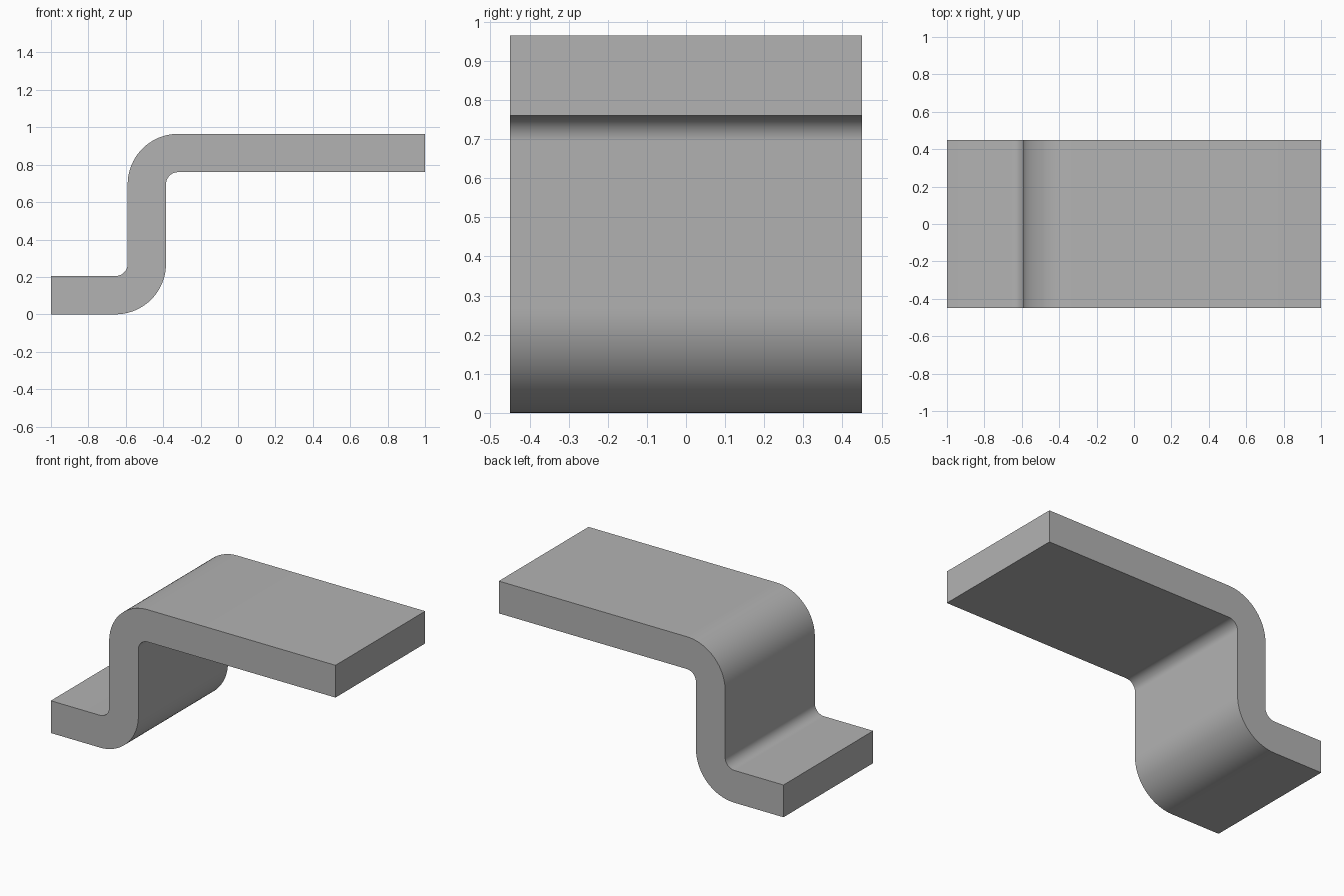
import bpy
import bmesh
from math import cos, sin, pi, radians

cube = bpy.data.objects.get("Cube")
if cube:
    bpy.data.objects.remove(cube, do_unlink=True)

# Main dimensions
HALF_DEPTH = 0.45
HEIGHT = 0.965
THICK = 0.205
WEB_LEFT, WEB_RIGHT = -0.59, -0.385
INNER_R = 0.065
OUTER_R = INNER_R + THICK
STEPS = 20


def arc(cx, cz, radius, start, end):
    """Points along a bend in the xz plane, angles in quarter turns."""
    turns = [start + (end - start) * i / STEPS for i in range(STEPS + 1)]
    return [(cx + radius * cos(t * pi / 2), cz + radius * sin(t * pi / 2)) for t in turns]


# Side profile: both bends share a centre for their inner and outer arcs
low = (WEB_LEFT - INNER_R, THICK + INNER_R)
high = (WEB_RIGHT + INNER_R, HEIGHT - OUTER_R)
profile = [(-1, 0)]
profile += arc(*low, OUTER_R, -1, 0)
profile += arc(*high, INNER_R, 2, 1)
profile += [(1, HEIGHT - THICK), (1, HEIGHT)]
profile += arc(*high, OUTER_R, 1, 2)
profile += arc(*low, INNER_R, 0, -1)
profile += [(-1, THICK)]

# Extrude the profile through the depth
bm = bmesh.new()
face = bm.faces.new([bm.verts.new((x, -HALF_DEPTH, z)) for x, z in profile])
result = bmesh.ops.extrude_face_region(bm, geom=[face], use_keep_orig=True)
moved = [v for v in result["geom"] if isinstance(v, bmesh.types.BMVert)]
bmesh.ops.translate(bm, verts=moved, vec=(0, 2 * HALF_DEPTH, 0))
bmesh.ops.recalc_face_normals(bm, faces=bm.faces)
mesh = bpy.data.meshes.new("bent_bracket")
bm.to_mesh(mesh)
bm.free()

bracket = bpy.data.objects.new("bent_bracket", mesh)
bpy.context.collection.objects.link(bracket)

# Plain grey metal
grey = (0.45, 0.45, 0.45, 1)
material = bpy.data.materials.new("plain_grey")
material.use_nodes = True
material.diffuse_color = grey
for node in material.node_tree.nodes:
    if node.type == "BSDF_PRINCIPLED":
        node.inputs["Base Color"].default_value = grey
mesh.materials.append(material)

# Smooth bends with crisp borders
bpy.ops.object.select_all(action="DESELECT")
bracket.select_set(True)
bpy.context.view_layer.objects.active = bracket
bpy.ops.object.shade_smooth_by_angle(angle=radians(30))
